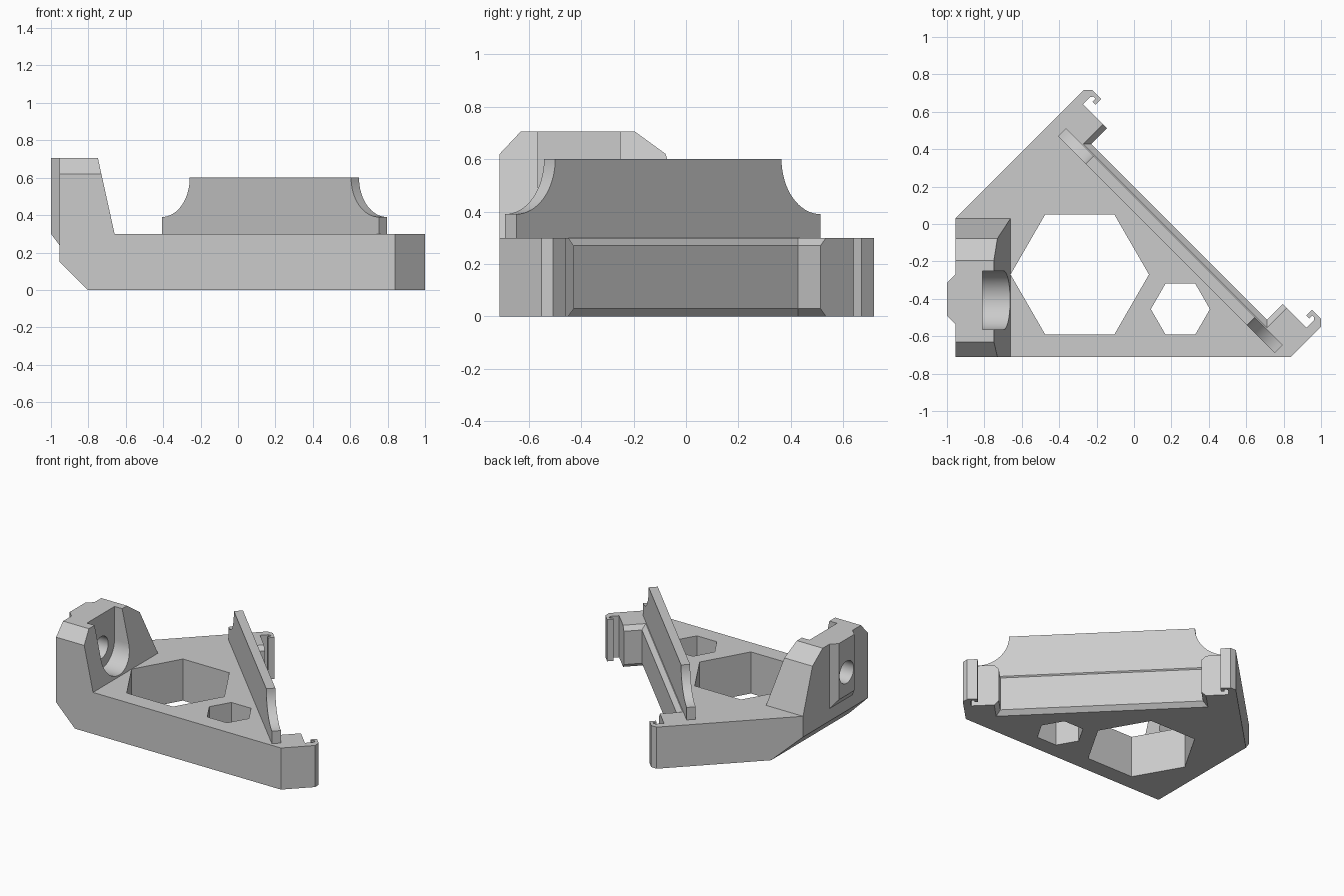
import bpy, bmesh
from math import cos, sin, pi, sqrt
from mathutils import Vector

if "Cube" in bpy.data.objects:
    bpy.data.objects.remove(bpy.data.objects["Cube"])

grey = bpy.data.materials.new("light_grey")
grey.use_nodes = True
grey.diffuse_color = (0.6, 0.6, 0.6, 1)
grey.node_tree.nodes["Principled BSDF"].inputs["Base Color"].default_value = (0.6, 0.6, 0.6, 1)


# Placement rules: profile coordinates (a, b) and depth c to model space
def flat(a, b, c):
    return Vector((a, b, c))


def along_x(a, b, c):
    return Vector((c, a, b))


def along_y(a, b, c):
    return Vector((a, c, b))


def diagonal(a, b, c):
    u = a + 0.2
    return Vector(((u + b) / sqrt(2), (b - u) / sqrt(2), c))


def upright_diagonal(a, b, c):
    return diagonal(a, c, b)


def loft(name, sections, place):
    """Closed solid through (points, depth) sections."""
    bm = bmesh.new()
    rings = [[bm.verts.new(place(a, b, c)) for a, b in pts] for pts, c in sections]
    bm.faces.new(rings[0])
    bm.faces.new(rings[-1])
    n = len(rings[0])
    for low, high in zip(rings, rings[1:]):
        for i in range(n):
            j = (i + 1) % n
            bm.faces.new((low[i], low[j], high[j], high[i]))
    bmesh.ops.recalc_face_normals(bm, faces=bm.faces)
    mesh = bpy.data.meshes.new(name)
    bm.to_mesh(mesh)
    bm.free()
    mesh.materials.append(grey)
    obj = bpy.data.objects.new(name, mesh)
    bpy.context.collection.objects.link(obj)
    return obj


def prism(name, pts, lo, hi, place=flat):
    return loft(name, [(pts, lo), (pts, hi)], place)


def ring(x, y, r, n):
    return [(x + r * cos(2 * pi * i / n), y + r * sin(2 * pi * i / n)) for i in range(n)]


def cut(obj, cutters):
    for c in cutters:
        c.hide_render = True
        mod = obj.modifiers.new("cut", "BOOLEAN")
        mod.operation = "DIFFERENCE"
        mod.solver = "EXACT"
        mod.object = c
    graph = bpy.context.evaluated_depsgraph_get()
    mesh = bpy.data.meshes.new_from_object(obj.evaluated_get(graph))
    obj.modifiers.clear()
    obj.data = mesh
    for c in cutters:
        bpy.data.objects.remove(c)


def smooth(obj):
    bpy.ops.object.select_all(action="DESELECT")
    obj.select_set(True)
    bpy.context.view_layer.objects.active = obj
    bpy.ops.object.shade_smooth_by_angle(angle=0.5)


# Base slab with a mirrored pair of clip hooks on its diagonal edge
hook = [(0.67, 0.26), (0.845, 0.26), (0.845, 0.315), (0.835, 0.328), (0.82, 0.328),
        (0.82, 0.305), (0.797, 0.305), (0.797, 0.348), (0.865, 0.348), (0.896, 0.318)]
edge = [(-h, v) for h, v in reversed(hook)] + hook
outline = [tuple(diagonal(h, v, 0).xy) for h, v in edge]
outline += [(0.84, -0.71), (-0.955, -0.71), (-0.955, 0.03)]
base = prism("base", outline, 0, 0.3)


# Recess between the hook blocks, flared at the top and bottom
def recess(d):
    w = 0.665 + d
    return [(-w, 0.14 - d), (w, 0.14 - d), (w, 0.5), (-w, 0.5)]


cut(base, [
    loft("recess_cutter", [(recess(0.045), -0.015), (recess(0), 0.03),
                           (recess(0), 0.27), (recess(0.045), 0.315)], diagonal),
    prism("large_hex_cutter", ring(-0.29, -0.27, 0.37, 6), -0.1, 0.4),
    prism("small_hex_cutter", ring(0.248, -0.455, 0.158, 6), -0.1, 0.4),
    prism("corner_cutter", [(-0.705, -0.1), (-1.1, 0.295), (-1.1, -0.1)], -1, 1, along_y),
])

# Raised fin along the diagonal, with concave shoulders
R = 0.21
arc = [(0.82 - R * sin(t), 0.6 - R * cos(t)) for t in (i * pi / 32 for i in range(17))]
half = [(0.82, 0.3)] + arc
fin = prism("diagonal_fin", half + [(-h, z) for h, z in reversed(half)],
            0.045, 0.105, upright_diagonal)
smooth(fin)

# Upright bracket with a sloping inner face
bracket = prism("bracket", [(-0.71, 0.3), (-0.71, 0.62), (-0.63, 0.705), (-0.195, 0.705),
                            (-0.078, 0.62), (0.03, 0.3)], -0.955, -0.66, along_x)
for v in bracket.data.vertices:
    if v.co.x > -0.7:
        v.co.x -= (v.co.z - 0.3) * 0.22

# Locating lug on the outer side, slanted underneath
lug = prism("lug", [(-0.955, -0.535), (-1, -0.49), (-1, -0.315), (-0.955, -0.27)], 0.24, 0.705)
for v in lug.data.vertices:
    if v.co.z < 0.5:
        v.co.z += (-0.955 - v.co.x) * 1.33


# Screw hole through bracket and lug
def screw_hole():
    return prism("hole_cutter", ring(-0.403, 0.465, 0.08, 32), -1.2, -0.5, along_x)


# U-shaped pocket, open at the top
pocket = [(-0.408 + 0.157 * cos(t), 0.467 + 0.157 * sin(t))
          for t in (pi + i * pi / 24 for i in range(25))]
pocket += [(-0.251, 0.9), (-0.565, 0.9)]
cut(bracket, [screw_hole(), prism("pocket_cutter", pocket, -0.81, -0.5, along_x)])
cut(lug, [screw_hole()])
smooth(bracket)
smooth(lug)
